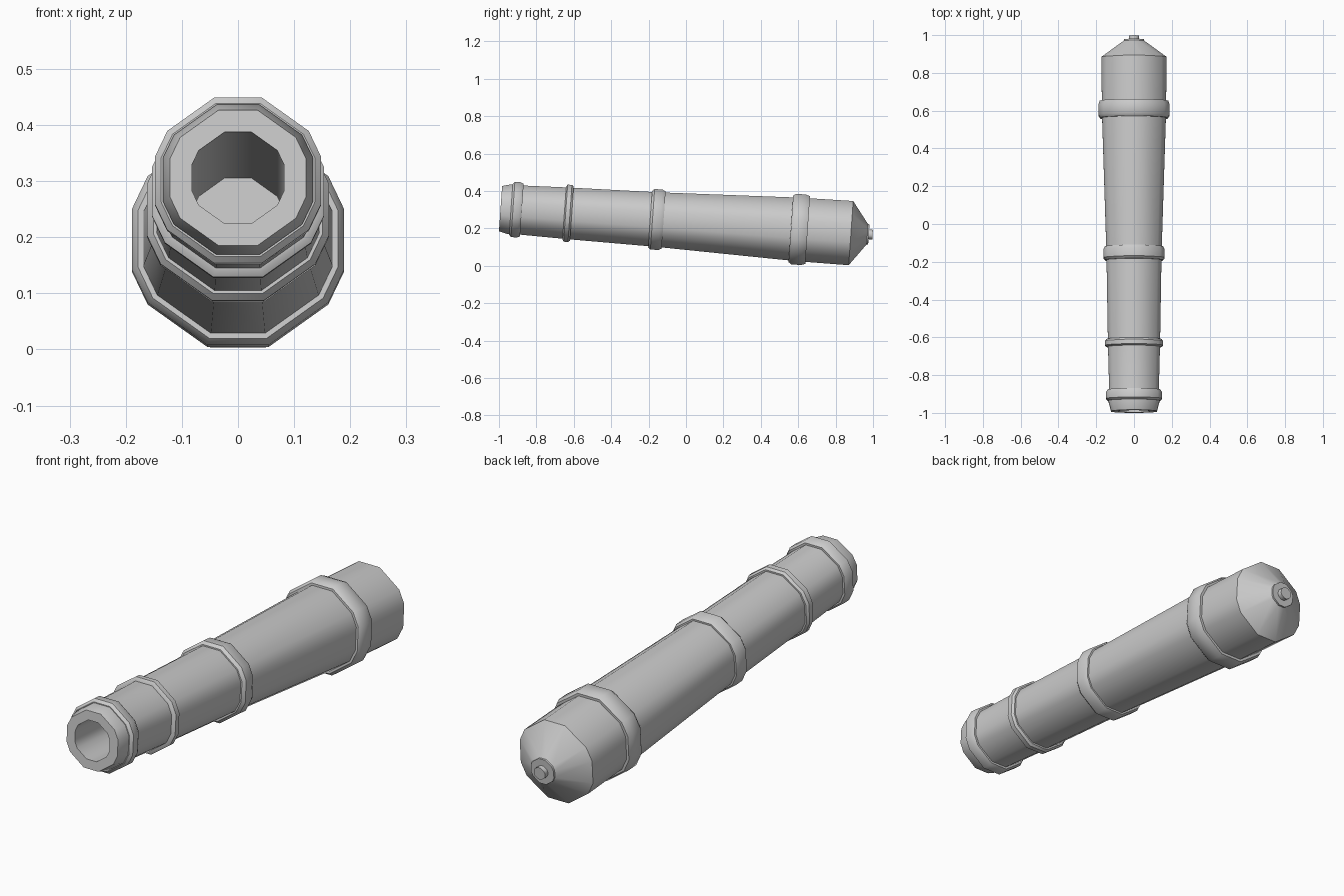
import bpy, bmesh
from math import radians, cos, sin
from mathutils import Matrix

if "Cube" in bpy.data.objects:
    bpy.data.objects.remove(bpy.data.objects["Cube"])

# Twelve-sided cross-section with flat top, bottom and sides
quarter = [16, 35, 74]
ANGLES = (quarter + [180 - a for a in reversed(quarter)]
          + [180 + a for a in quarter] + [360 - a for a in reversed(quarter)])
K = 1 / cos(radians(16))          # half width -> corner radius
TILT = Matrix.Translation((0, 0, 0.2365)) @ Matrix.Rotation(radians(-4), 4, 'X')


def lathe(name, profile, caps=False, loop=False):
    """Sweep (position along barrel, half width) points round the y axis."""
    bm = bmesh.new()
    rings = [[bm.verts.new((r * K * cos(radians(a)), s, r * K * sin(radians(a))))
              for a in ANGLES] for s, r in profile]
    n = len(ANGLES)
    pairs = list(zip(rings, rings[1:]))
    if loop:
        pairs.append((rings[-1], rings[0]))
    for a, b in pairs:
        for i in range(n):
            j = (i + 1) % n
            bm.faces.new((a[i], a[j], b[j], b[i]))
    if caps:
        bm.faces.new(rings[0])
        bm.faces.new(rings[-1])
    bmesh.ops.recalc_face_normals(bm, faces=bm.faces)
    bm.transform(TILT)
    me = bpy.data.meshes.new(name)
    bm.to_mesh(me)
    bm.free()
    ob = bpy.data.objects.new(name, me)
    bpy.context.collection.objects.link(ob)
    bpy.ops.object.select_all(action='DESELECT')
    ob.select_set(True)
    bpy.context.view_layer.objects.active = ob
    bpy.ops.object.shade_smooth_by_angle(angle=radians(37))
    return ob


# Barrel: bore end, bore, muzzle lip, tapering tube, breech, end cone, button
lathe("barrel", [
    (0.18, 0.082), (-0.994, 0.082), (-0.994, 0.121), (-0.945, 0.134),
    (-0.90, 0.131), (-0.63, 0.138), (-0.15, 0.146), (0.60, 0.170),
    (0.884, 0.172), (0.972, 0.054), (0.980, 0.054), (0.980, 0.026),
    (1.0, 0.026)], caps=True)


# Raised bands: start, end, half width, inner half width, bevel length
def band(name, s0, s1, r, inner, bevel):
    lathe(name, [(s0, inner), (s0, r - 0.011), (s0 + bevel * 0.7, r),
                 (s1 - bevel, r), (s1, r - 0.008), (s1, inner)], loop=True)


band("muzzle_band", -0.938, -0.880, 0.148, 0.127, 0.015)
band("chase_band", -0.652, -0.612, 0.153, 0.133, 0.010)
band("middle_band", -0.192, -0.120, 0.162, 0.141, 0.018)
band("breech_band", 0.562, 0.652, 0.189, 0.163, 0.022)
